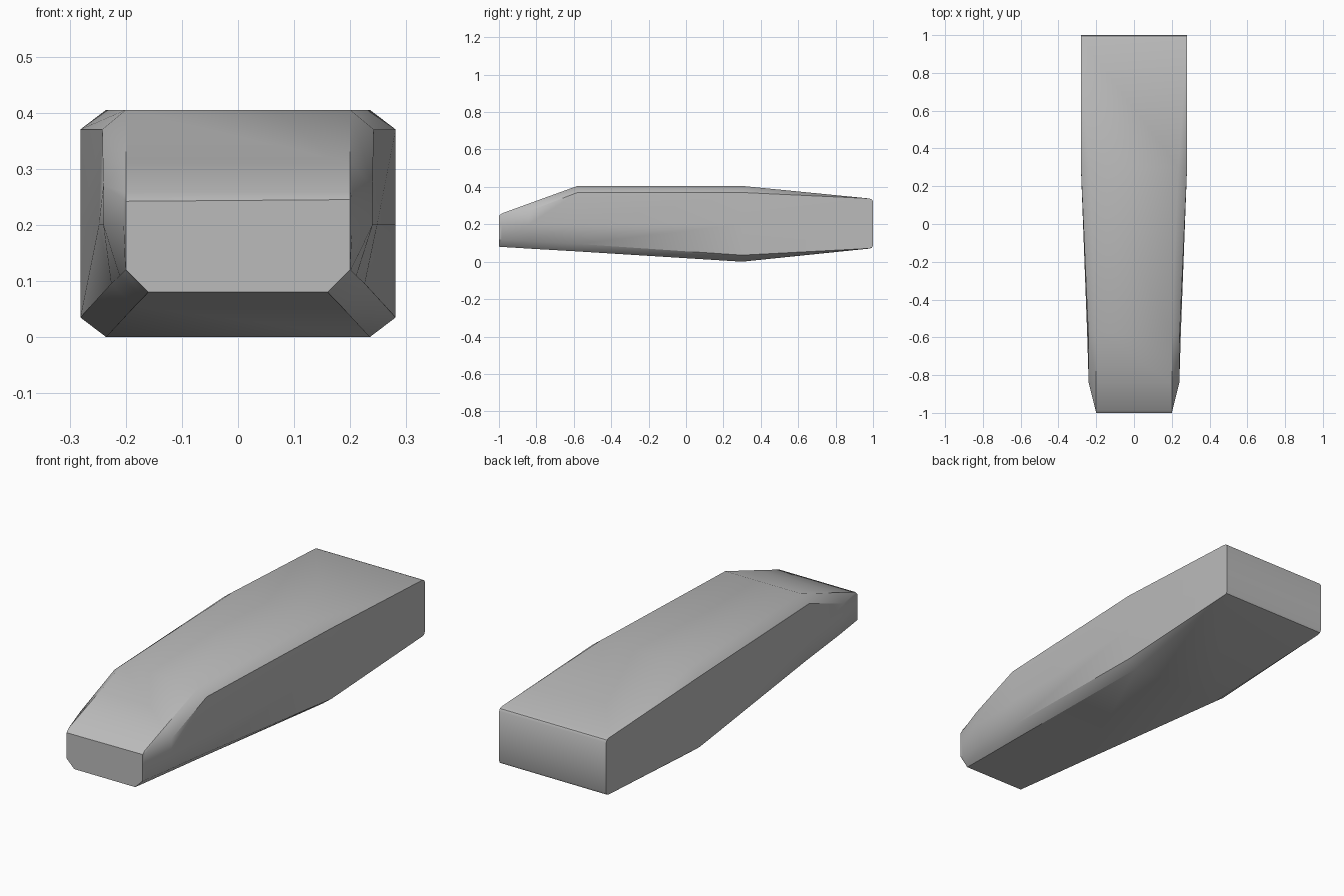
import bpy
import bmesh
import math

cube = bpy.data.objects.get("Cube")
if cube:
    bpy.data.objects.remove(cube, do_unlink=True)

grey = bpy.data.materials.new("plain grey")
grey.use_nodes = True
colour = (0.5, 0.5, 0.5, 1.0)
grey.diffuse_color = colour
grey.node_tree.nodes["Principled BSDF"].inputs["Base Color"].default_value = colour

# Half sections from bottom to top: y, then (x, z) of the bottom edge,
# lower side, middle, upper side and top edge
SECTIONS = [
    (-1.0, [(.16, .08), (.2, .12), (.2, .2), (.2, .242), (.2, .245)]),
    (-.985, [(.161, .079), (.201, .119), (.204, .2), (.204, .247), (.2, .258)]),
    (-.84, [(.169, .07), (.211, .109), (.24, .2), (.24, .27), (.2, .311)]),
    (-.58, [(.184, .055), (.226, .095), (.248, .2), (.242, .37), (.2, .405)]),
    (.3, [(.235, 0), (.281, .035), (.281, .2), (.281, .37), (.235, .405)]),
    (.98, [(.281, .07), (.281, .071), (.281, .2), (.281, .338), (.281, .339)]),
    (.994, [(.281, .074), (.281, .075), (.281, .2), (.281, .333), (.281, .334)]),
    (1.0, [(.281, .085), (.281, .086), (.281, .2), (.281, .322), (.281, .323)]),
]

# Body lofted through mirrored sections
bm = bmesh.new()
rings = []
for y, half in SECTIONS:
    outline = half + [(-x, z) for x, z in reversed(half)]
    rings.append([bm.verts.new((x, y, z)) for x, z in outline])
for a, b in zip(rings, rings[1:]):
    for i in range(len(a)):
        j = (i + 1) % len(a)
        bm.faces.new((a[i], a[j], b[j], b[i]))

# Flat ends
bm.faces.new(rings[0])
bm.faces.new(rings[-1])
bmesh.ops.remove_doubles(bm, verts=bm.verts, dist=.0035)
bmesh.ops.recalc_face_normals(bm, faces=bm.faces)

mesh = bpy.data.meshes.new("body")
bm.to_mesh(mesh)
bm.free()
mesh.materials.append(grey)
body = bpy.data.objects.new("body", mesh)
bpy.context.collection.objects.link(body)

# Soft shading that keeps the main edges crisp
bpy.context.view_layer.objects.active = body
body.select_set(True)
bpy.ops.object.shade_smooth_by_angle(angle=math.radians(40))
